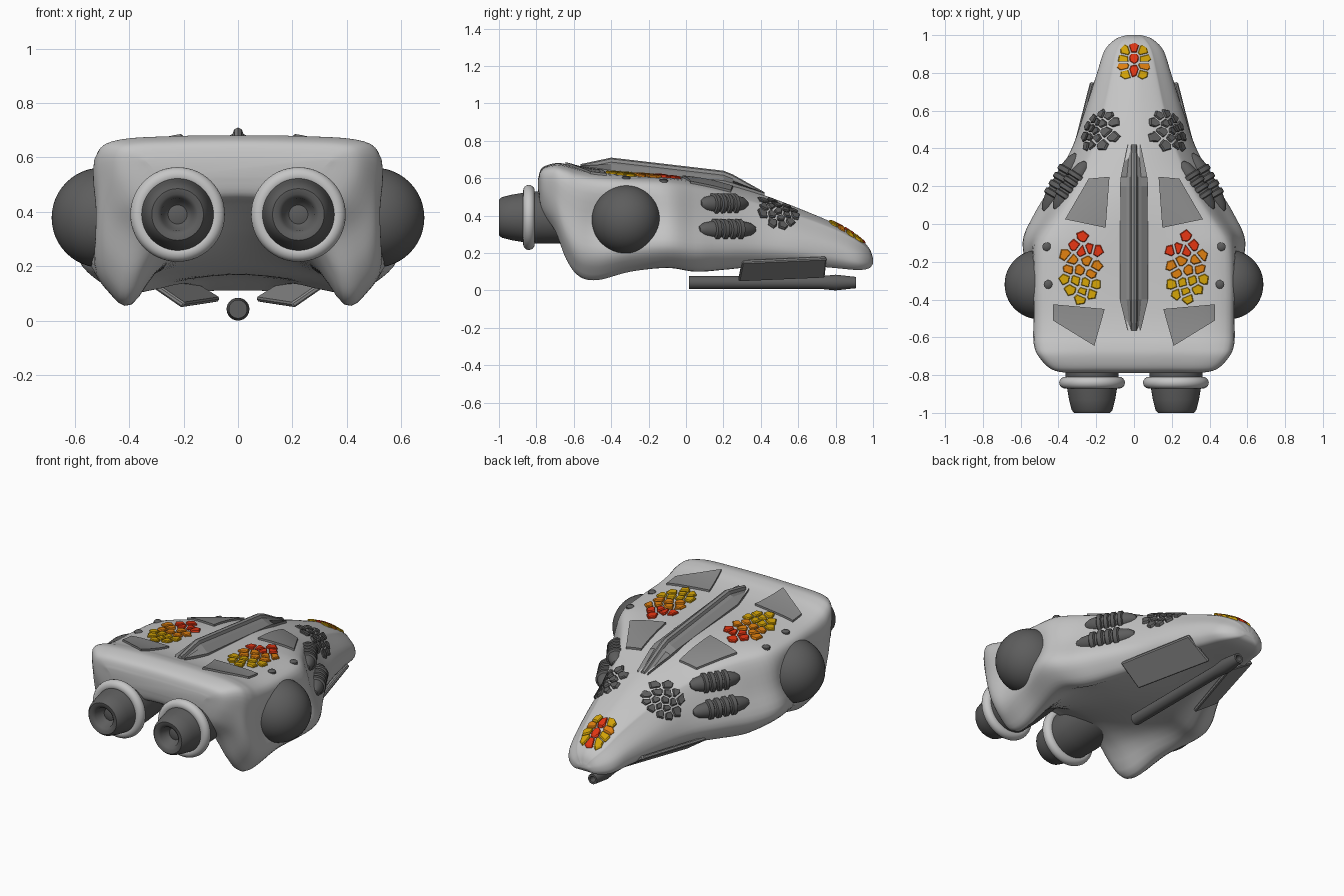
import bpy, bmesh, math, random
from mathutils import Vector as V
from mathutils.bvhtree import BVHTree

if "Cube" in bpy.data.objects:
    bpy.data.objects.remove(bpy.data.objects["Cube"])

random.seed(4)

def material(name, r, g, b):
    m = bpy.data.materials.new(name)
    m.diffuse_color = (r, g, b, 1)
    m.use_nodes = True
    m.node_tree.nodes["Principled BSDF"].inputs["Base Color"].default_value = m.diffuse_color
    return m

LIGHT = material("hull light grey", .56, .56, .56)
MID = material("panel mid grey", .25, .25, .25)
DARK = material("dark grey", .11, .11, .11)
RED = material("red", .75, .035, .006)
ORANGE = material("orange", .72, .21, .005)
YELLOW = material("yellow", .64, .36, .002)

def build(name, verts, faces, mats, idx=None, smooth=None):
    me = bpy.data.meshes.new(name)
    me.from_pydata([tuple(v) for v in verts], [], faces)
    for m in mats:
        me.materials.append(m)
    if idx:
        for p, i in zip(me.polygons, idx):
            p.material_index = i
    bm = bmesh.new()
    bm.from_mesh(me)
    bmesh.ops.remove_doubles(bm, verts=bm.verts, dist=1e-5)
    bmesh.ops.recalc_face_normals(bm, faces=bm.faces)
    bm.to_mesh(me)
    bm.free()
    ob = bpy.data.objects.new(name, me)
    bpy.context.collection.objects.link(ob)
    if smooth:
        bpy.ops.object.select_all(action='DESELECT')
        ob.select_set(True)
        bpy.context.view_layer.objects.active = ob
        bpy.ops.object.shade_smooth_by_angle(angle=math.radians(smooth))
    return ob

def spline(pts, n, closed=False):
    """Catmull-Rom curve through tuples of any length."""
    out, c = [], len(pts)
    get = lambda i: pts[i % c] if closed else pts[max(0, min(c - 1, i))]
    for i in range(c if closed else c - 1):
        for k in range(n):
            t = k / n
            out.append(tuple(.5 * (2 * b + (d - a) * t + (2*a - 5*b + 4*d - e) * t*t + (3*b - a - 3*d + e) * t**3)
                             for a, b, d, e in zip(get(i - 1), get(i), get(i + 1), get(i + 2))))
    if not closed:
        out.append(pts[-1])
    return out

def lathe(name, prof, origin, axis, mat, n=40, smooth=40):
    """Revolve (distance along axis, radius) pairs."""
    q = V(axis).to_track_quat('Z', 'Y')
    vs = [V(origin) + q @ V((r * math.cos(a), r * math.sin(a), t))
          for t, r in prof for a in (2 * math.pi * k / n for k in range(n))]
    fs = [(i*n + k, i*n + (k+1) % n, (i+1)*n + (k+1) % n, (i+1)*n + k)
          for i in range(len(prof) - 1) for k in range(n)]
    return build(name, vs, fs, [mat], smooth=smooth)

# Hull: y, top / middle / bottom half width, top z, side-lobe z, belly z
stations = [
    (-.79, .34, .32, .30, .60, .53, .53), (-.77, .43, .43, .40, .655, .42, .46),
    (-.70, .50, .50, .48, .68, .32, .43), (-.64, .525, .52, .51, .675, .17, .40),
    (-.57, .53, .52, .525, .655, .08, .36), (-.47, .53, .505, .53, .637, .06, .31),
    (-.30, .53, .50, .55, .622, .10, .25), (-.10, .515, .55, .59, .61, .12, .20),
    (.05, .42, .475, .53, .60, .10, .18), (.20, .325, .39, .44, .575, .11, .17),
    (.40, .235, .295, .33, .515, .13, .165), (.60, .175, .24, .26, .44, .135, .155),
    (.80, .13, .185, .195, .355, .12, .125), (.92, .10, .145, .155, .283, .11, .11),
    (.98, .06, .09, .095, .225, .12, .12), (1.0, .02, .035, .035, .17, .145, .145)]
hv, hf = [], []
for y, wt, wm, wb, zt, zs, zc in spline(stations, 5):
    h = zt - zs
    f = max(0, min(1, (y + .1) / .4))      # shoulders get rounder towards the nose
    half = [(0, zt), (.45*wt, zt - (.003 + .03*f*h)), (.85*wt, zt - (.04 + .075*f)*h), (wt, zt - (.15 + .04*f)*h),
            (wm, zs + .53*h), (wb, zs + .25*h), (.90*wb, zs + .08*h), (.74*wb, zs),
            (.48*wb, .35*zs + .65*zc), (0, zc)]
    ring = spline(half + [(-x, z) for x, z in half[-2:0:-1]], 4, True)
    hv += [V((x, y, z)) for x, z in ring]
N = len(ring)
M = len(hv) // N
hf = [(i*N + k, i*N + (k+1) % N, (i+1)*N + (k+1) % N, (i+1)*N + k) for i in range(M - 1) for k in range(N)]
hf += [tuple(range(N)), tuple(range((M - 1)*N, M*N))]
build("hull", hv, hf, [LIGHT], smooth=60)
tree = BVHTree.FromPolygons(hv, hf)

def hit(origin, direction):
    p, n, *_ = tree.ray_cast(V(origin), V(direction))
    return p if p else V(origin) + V(direction) * .5

def down(x, y):
    return hit((x, y, 2), (0, 0, -1))

# Flat armour panels following the hull top
def panel(name, quad, s, n=8, lift=.012):
    a, b, c, d = [V((x * s, y)) for x, y in quad]
    vs = []
    for dz in (-.01, lift):
        for i in range(n + 1):
            for j in range(n + 1):
                p = a.lerp(b, i/n).lerp(d.lerp(c, i/n), j/n)
                vs.append(down(p.x, p.y) + V((0, 0, dz)))
    m, o = n + 1, (n + 1)**2
    fs = [(i*m + j + k, i*m + j + 1 + k, (i+1)*m + j + 1 + k, (i+1)*m + j + k)
          for k in (0, o) for i in range(n) for j in range(n)]
    edge = ([i*m for i in range(n)] + [n*m + j for j in range(n)]
            + [i*m + n for i in range(n, 0, -1)] + list(range(n, 0, -1)))
    fs += [(p, q, q + o, p + o) for p, q in zip(edge, edge[1:] + edge[:1])]
    build(name, vs, fs, [MID], smooth=30)

# Clusters of broken tiles: cells clipped by the bisectors between their centres
def clip(poly, m, d):
    out = []
    for p, q in zip(poly, poly[1:] + poly[:1]):
        a, b = (p - m).dot(d), (q - m).dot(d)
        if a <= 0:
            out.append(p)
        if a * b < 0:
            out.append(p.lerp(q, a / (a - b)))
    return out

def cluster(name, centres, colours, mats, origin, u, v, r=.036, gap=.006, sides=5):
    n = u.cross(v).normalized()
    n = -n if n.z < 0 else n
    vs, fs, idx = [], [], []
    cs = [V(c) for c in centres]
    for c, col in zip(cs, colours):
        t0 = random.random() * 6
        poly = [c + r * random.uniform(.85, 1.1) * V((math.cos(t0 + k * math.tau / sides), math.sin(t0 + k * math.tau / sides)))
                for k in range(sides)]
        for o in cs:
            if o != c and poly:
                d = (o - c).normalized()
                poly = clip(poly, (o + c) / 2 - d * gap, d)
        if len(poly) < 3:
            continue
        mid = sum(poly, V((0, 0))) / len(poly)
        b, k = len(vs), len(poly)
        for lift, sc in ((-.012, 1), (.008, 1), (.013, .85)):
            for p in poly:
                p = mid + (p - mid) * sc
                vs.append(hit(V(origin) + u * p.x + v * p.y + n * .5, -n) + n * lift)
        fs += [(b + j*k + i, b + j*k + (i+1) % k, b + (j+1)*k + (i+1) % k, b + (j+1)*k + i)
               for j in (0, 1) for i in range(k)] + [tuple(range(b + 2*k, b + 3*k))]
        idx += [col] * (2*k + 1)
    build(name, vs, fs, mats, idx)

warm = [(.275, -.065), (.315, -.115), (.235, -.13), (.275, -.145), (.195, -.14), (.36, -.165), (.33, -.19),
        (.25, -.195), (.20, -.22), (.29, -.245), (.345, -.24), (.225, -.265), (.365, -.29), (.255, -.31),
        (.31, -.3), (.205, -.32), (.335, -.345), (.27, -.36), (.285, -.395), (.225, -.37)]
warm_col = [0 if y > -.16 else 1 if y > -.275 else 2 for x, y in warm]
nose = [(0, .93), (0, .88), (0, .81)]
nose += [(s * x, y) for s in (1, -1) for x, y in ((.045, .915), (.055, .875), (.055, .835), (.045, .795))]
X, Y, Z = V((1, 0, 0)), V((0, 1, 0)), V((0, 0, 1))
cluster("nose_tiles", nose, [0, 0, 0] + [2, 2, 1, 2] * 2, [RED, ORANGE, YELLOW], (0, 0, .5), X, Y, .033, .004, 6)
grey = []
while len(grey) < 17:
    p = V((random.uniform(-.11, .11), random.uniform(-.1, .1)))
    if p.length < .1 and all((p - q).length > .037 for q in grey):
        grey.append(p)

pod_profile = [(-.15, 0), (-.145, .018), (-.12, .036), (-.075, .046)]
for k in range(4):
    t = -.06 + .04 * k
    pod_profile += [(t - .015, .046), (t - .01, .057), (t + .01, .057), (t + .015, .046)]
pod_profile += [(.075, .046), (.12, .036), (.145, .018), (.15, 0)]
arc = [(k * math.pi / 24) for k in range(25)]

for s, side in ((1, "right"), (-1, "left")):
    panel("front_panel_" + side, [(.24, .24), (.13, .25), (.15, -.02), (.365, .025)], s)
    panel("rear_panel_" + side, [(.43, -.425), (.155, -.45), (.21, -.645), (.43, -.51)], s)
    cluster("warm_tiles_" + side, warm, warm_col, [RED, ORANGE, YELLOW], (0, 0, .6), X * s, Y)
    n = V((.65 * s, .25, .72)).normalized()
    u = (Y - n * n.y).normalized()
    cluster("grey_tiles_" + side, grey, [0] * 17, [DARK], (.205 * s, .49, .44), u, n.cross(u) * s, .034)
    # Bolts on the shoulders
    for x, y in ((.462, -.12), (.455, -.32)):
        lathe("bolt_" + side, [(-.02, .023), (.004, .023), (.01, .017), (.012, 0)], down(x * s, y), Z, DARK, 20)
    # Side sphere
    lathe("side_sphere_" + side, [(-.184 * math.cos(a), .184 * math.sin(a)) for a in arc],
          (.501 * s, -.32, .378), X, DARK, 48)
    # Ribbed pods lying along the flank, slightly sunk in
    for y0, y1, z in ((.065, .335, .462), (.055, .38, .325)):
        a, b = hit((2 * s, y0 + .03, z), (-s, 0, 0)), hit((2 * s, y1 - .03, z), (-s, 0, 0))
        d = (b - a).normalized()
        k = (y1 - y0) / .3 / d.y * .95
        lathe("ribbed_pod_" + side, [(t * k, r) for t, r in pod_profile], (a + b) / 2 - X * s * .012, d, DARK, 28, 35)
    # Engine with collar ring
    o = (.222 * s, 0, .39)
    lathe("engine_" + side, [(.45, 0), (.45, .12), (.7, .14), (.82, .14), (.87, .132), (.93, .122), (.985, .108),
                             (1, .095), (.998, .075), (.985, .06), (.95, .052), (.935, .035), (.945, 0)],
          o, -Y, DARK, 48, 50)
    lathe("engine_ring_" + side, [(.84 - .031 * math.cos(k * math.pi / 8), .143 + .031 * math.sin(k * math.pi / 8))
                                  for k in range(17)], o, -Y, LIGHT, 56)
    # Tilted winglet below the nose
    q = [V((x * s, y, z)) for x, y, z in ((.07, .74, .075), (.2, .28, .055), (.345, .3, .155), (.23, .75, .175))]
    nn = (q[1] - q[0]).cross(q[3] - q[0]).normalized() * .011
    w = build("winglet_" + side, [p + nn for p in q] + [p - nn for p in q],
              [(0, 1, 2, 3), (7, 6, 5, 4)] + [(i, (i+1) % 4, (i+1) % 4 + 4, i + 4) for i in range(4)], [MID])
    bev = w.modifiers.new("bevel", 'BEVEL')
    bev.width, bev.segments = .006, 1

# Spine fin: y, base half width, ridge half width, ridge z
rows = [(-.565, .035, .016, .675), (-.4, .075, .02, .71), (.2, .075, .02, .64), (.25, .07, .02, .62), (.42, .035, .016, .525)]
vs = []
for y, w, r, z in rows:
    zb = down(0, y).z
    half = [(w, zb - .03), (w, zb + .012), (r + (w - r) * .35, z - .034), (r, z - .024), (r * .7, z - .007)]
    vs += [(-x, y, h) for x, h in half] + [(0, y, z)] + [(x, y, h) for x, h in half[::-1]]
c = 11
fs = [(i*c + k, i*c + (k+1) % c, (i+1)*c + (k+1) % c, (i+1)*c + k) for i in range(4) for k in range(c)]
build("spine_fin", vs, fs + [tuple(range(c)), tuple(range(4*c, 5*c))], [MID])

# Gun barrel under the nose
lathe("gun_barrel", [(.015, 0), (.015, .034), (.72, .034), (.8, .042), (.91, .03), (.91, .018), (.86, .016), (.86, 0)],
      (0, 0, .042), Y, DARK, 28)
